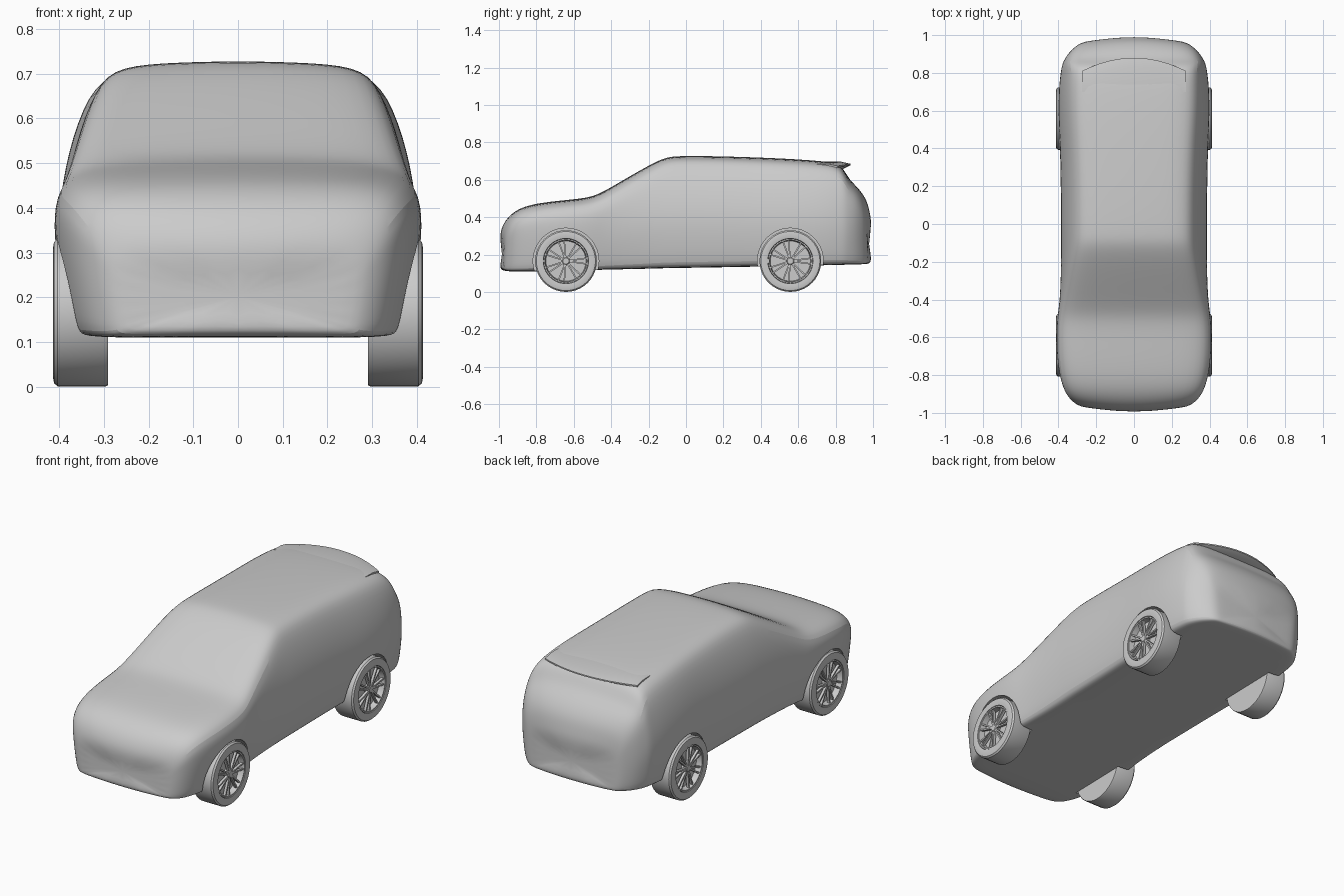
import bpy, bmesh
from math import sin, cos, pi
from mathutils import Matrix, Vector

if "Cube" in bpy.data.objects:
    bpy.data.objects.remove(bpy.data.objects["Cube"])

WHEEL_R, WHEEL_Z, AXLES = 0.165, 0.166, (-0.642, 0.558)


def make(name, bm, angle=40):
    bmesh.ops.recalc_face_normals(bm, faces=bm.faces)
    me = bpy.data.meshes.new(name)
    bm.to_mesh(me)
    bm.free()
    ob = bpy.data.objects.new(name, me)
    bpy.context.collection.objects.link(ob)
    smooth(ob, angle)
    return ob


def smooth(ob, angle):
    bpy.ops.object.select_all(action='DESELECT')
    bpy.context.view_layer.objects.active = ob
    ob.select_set(True)
    bpy.ops.object.shade_smooth_by_angle(angle=angle * pi / 180)


def lerp(table, t):
    for (a, u), (b, v) in zip(table, table[1:]):
        if t <= b:
            return u + (v - u) * max(0, (t - a) / (b - a))
    return table[-1][1]


def loft(rings):
    bm = bmesh.new()
    vs = [[bm.verts.new(p) for p in r] for r in rings]
    n = len(vs[0])
    for a, b in zip(vs, vs[1:]):
        for i in range(n):
            bm.faces.new((a[i], a[(i + 1) % n], b[(i + 1) % n], b[i]))
    bm.faces.new(vs[0])
    bm.faces.new(vs[-1])
    return bm


# Side lean: relative half width at each height
LEAN = [(0.10, .90), (0.20, .955), (0.34, 1.0), (0.42, .99), (0.5, .955),
        (0.6, .89), (0.67, .81), (0.73, .70)]
# Body stations: y, underside z, top z, half width
STATIONS = [
    (-1.0, .135, .29, .25), (-.985, .115, .355, .30), (-.945, .11, .415, .345),
    (-.87, .11, .46, .38), (-.76, .112, .481, .405), (-.62, .115, .495, .415),
    (-.51, .117, .507, .412), (-.44, .12, .538, .402), (-.34, .122, .597, .394),
    (-.2, .125, .678, .392), (-.11, .128, .722, .393), (-.04, .129, .729, .394),
    (.15, .132, .728, .394), (.38, .136, .721, .397), (.56, .14, .713, .407),
    (.72, .143, .702, .405), (.81, .145, .69, .393), (.845, .146, .655, .385),
    (.875, .147, .60, .372), (.925, .148, .555, .345), (.97, .15, .49, .30),
    (.985, .155, .42, .27), (.995, .18, .36, .23)]


def section(y, zb, zt, w):
    h = zt - zb
    drop = min(.055, .25 * h)
    half = [(.5 * w * .9, zb), (w * lerp(LEAN, zb) - .02, zb)]
    for t in (.03, .22, .48, .75, 1):
        z = zb + t * (h - drop)
        half.append((w * lerp(LEAN, z), z))
    half.append((half[-1][0] * .84, zt - .2 * drop))
    half.append((half[-1][0] * .5, zt - .003))
    pts = [(0, zb)] + half + [(0, zt)] + [(-x, z) for x, z in reversed(half)]
    # the ends bow in plan
    bow = -.025 * max(0, abs(y) - .85) / .15 * (1 if y > 0 else -1)
    return [(x, y + bow * (x / w) ** 2, z) for x, z in pts]


body = make("body", loft([section(*s) for s in STATIONS]))
body.modifiers.new("round", 'SUBSURF').levels = 2

# Wheel arch cutters, one per wheel
for s in (-1, 1):
    for y in AXLES:
        bm = bmesh.new()
        bmesh.ops.create_cone(
            bm, cap_ends=True, segments=40, radius1=.176, radius2=.176, depth=.3,
            matrix=Matrix.Translation((s * .44, y, WHEEL_Z)) @ Matrix.Rotation(pi / 2, 4, 'Y'))
        cutter = make("arch_cutter", bm)
        cutter.hide_render = True
        mod = body.modifiers.new("arch", 'BOOLEAN')
        mod.operation, mod.solver, mod.object = 'DIFFERENCE', 'EXACT', cutter

# Bake the body so the arch edges can be shaded crisply
bpy.context.view_layer.update()
baked = bpy.data.meshes.new_from_object(
    body.evaluated_get(bpy.context.evaluated_depsgraph_get()))
body.modifiers.clear()
body.data = baked
smooth(body, 40)
for ob in [o for o in bpy.data.objects if o.name.startswith("arch_cutter")]:
    bpy.data.objects.remove(ob)

# Roof spoiler: thin curved lip over the tailgate
rings = []
for i in range(13):
    u = i / 6 - 1
    x, back, top = .275 * u, .88 - .07 * u * u, .688 - .012 * u * u
    rings.append([(x, .70, top + .01), (x, back - .05, top + .009), (x, back, top - .002),
                  (x, back, top - .009), (x, back - .04, top - .03), (x, .70, top - .03)])
make("roof_spoiler", loft(rings))


def lathe(name, profile, s, y, seg=40):
    bm = bmesh.new()
    rings = [[bm.verts.new((s * x, y + r * cos(2 * pi * k / seg), WHEEL_Z + r * sin(2 * pi * k / seg)))
              for k in range(seg)] for x, r in profile]
    for a, b in zip(rings, rings[1:]):
        for k in range(seg):
            j = (k + 1) % seg
            bm.faces.new((a[k], a[j], b[j], b[k]))
    bm.faces.new(rings[0])
    bm.faces.new(rings[-1])
    return make(name, bm, 30)


def spokes(name, s, y):
    bm = bmesh.new()
    for k in range(7):
        for d in (-.14, .14):
            a = 2 * pi * k / 7 + d
            m = (Matrix.Translation((s * .397, y, WHEEL_Z)) @ Matrix.Rotation(a, 4, 'X')
                 @ Matrix.Translation((0, .066, 0)) @ Matrix.Diagonal(Vector((.014, .104, .008, 1))))
            bmesh.ops.create_cube(bm, size=1, matrix=m)
    make(name, bm)


# Wheels: tyre with recessed dish, rim ring, hub and paired spokes
for s, side in ((-1, "left"), (1, "right")):
    for y, end in zip(AXLES, ("front", "rear")):
        tag = f"{end}_{side}"
        lathe(f"tyre_{tag}", [(.291, WHEEL_R - .002), (.296, WHEEL_R), (.403, WHEEL_R),
                              (.411, .158), (.414, .142), (.411, .121), (.375, .117)], s, y)
        lathe(f"rim_{tag}", [(.374, .119), (.409, .119), (.409, .112), (.378, .107)], s, y)
        lathe(f"hub_{tag}", [(.37, .022), (.402, .022), (.407, .016)], s, y, 20)
        spokes(f"spokes_{tag}", s, y)
